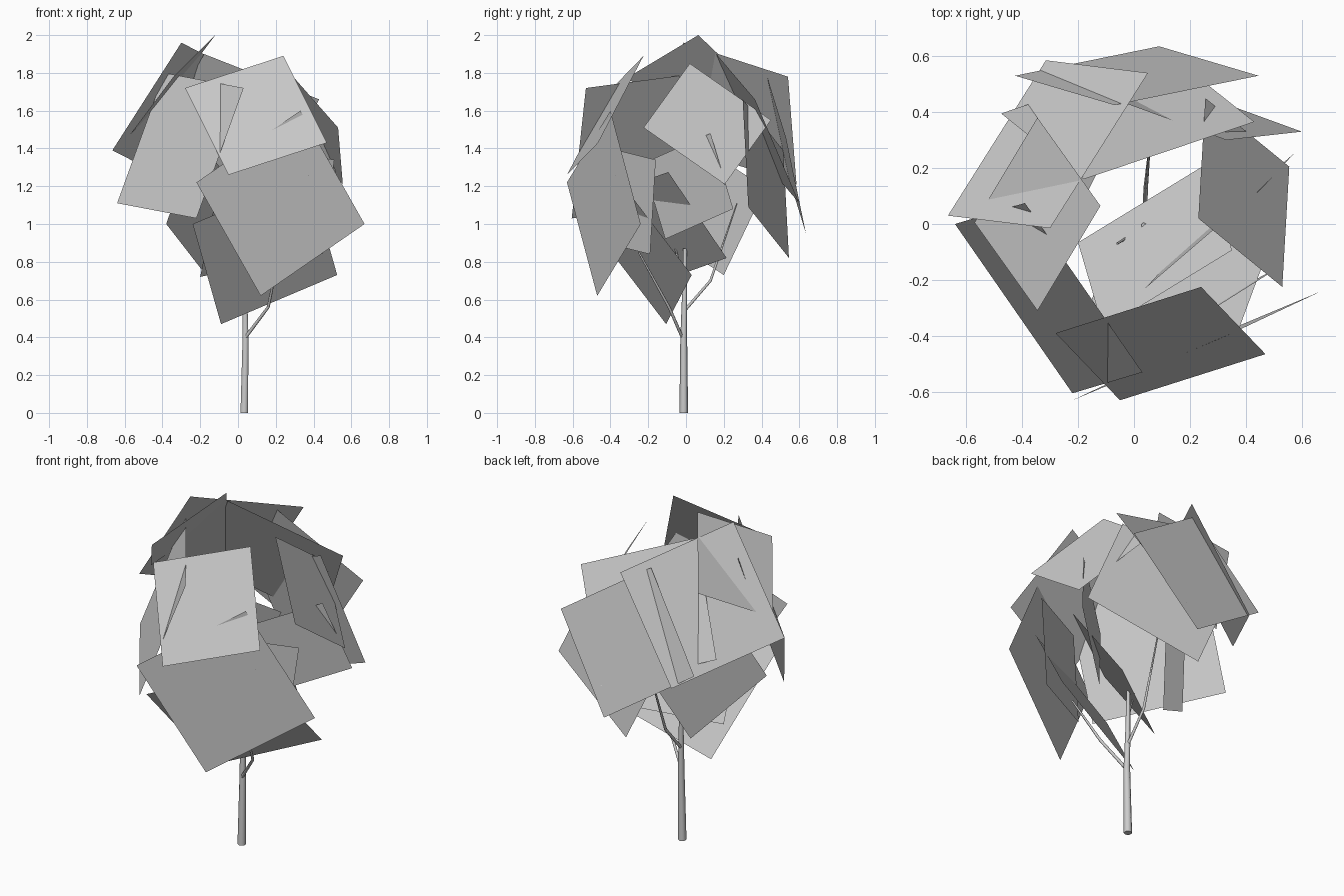
import bpy
from mathutils import Vector

if "Cube" in bpy.data.objects:
    bpy.data.objects.remove(bpy.data.objects["Cube"])


def card(name, corner, side_a, side_b):
    """Flat square leaf card from one corner and its two neighbours."""
    o, a, b = Vector(corner), Vector(side_a), Vector(side_b)
    me = bpy.data.meshes.new(name)
    me.from_pydata([o, a, a + b - o, b], [], [(0, 1, 2, 3)])
    bpy.context.collection.objects.link(bpy.data.objects.new(name, me))


def limb(name, points):
    """Six-sided tapered tube through (x, y, z, radius) points."""
    cu = bpy.data.curves.new(name, 'CURVE')
    cu.dimensions = '3D'
    cu.bevel_depth = 1.0
    cu.bevel_resolution = 1
    cu.use_fill_caps = True
    sp = cu.splines.new('POLY')
    sp.points.add(len(points) - 1)
    for p, (x, y, z, r) in zip(sp.points, points):
        p.co = (x, y, z, 1)
        p.radius = r
    tmp = bpy.data.objects.new(name + "_curve", cu)
    bpy.context.collection.objects.link(tmp)
    dg = bpy.context.evaluated_depsgraph_get()
    me = bpy.data.meshes.new_from_object(tmp.evaluated_get(dg))
    bpy.data.objects.remove(tmp)
    bpy.context.collection.objects.link(bpy.data.objects.new(name, me))


# Trunk and branches
limb("trunk", [(.033, -.012, 0, .023), (.04, -.012, .4, .018),
               (.037, -.008, .6, .014), (.035, -.005, .87, .010)])
limb("branch_front", [(.04, -.02, .4, .009), (.16, -.09, .56, .008), (.22, -.25, .85, .005)])
limb("branch_back", [(.037, 0, .55, .009), (.042, .13, .7, .008), (.055, .27, 1.11, .004)])
limb("branch_left", [(.035, -.01, .7, .007), (-.06, -.07, .92, .004)])

# Leaf cards: corner, neighbour, neighbour
front = [
    ((-.22, -.63, 1.22), (.12, -.47, .62), (.33, -.40, 1.60)),
    ((-.28, -.39, 1.72), (.24, -.225, 1.89), (-.05, -.63, 1.26)),
    ((-.64, 0, 1.11), (-.22, -.605, 1.03), (-.39, .075, 1.80)),
    ((-.09, -.105, .47), (.525, .03, .73), (-.24, -.51, 1.0)),
]
sides = [
    ((.23, .02, 1.85), (.255, .45, 1.55), (.53, -.225, 1.51)),
    ((.51, -.16, 1.34), (.035, -.46, 1.415), (.45, -.19, .84)),
    ((.57, .25, 1.08), (.15, -.11, .92), (.46, .13, 1.48)),
    ((-.17, .20, .73), (-.38, -.21, 1.0), (-.01, .42, 1.19)),
    ((-.20, -.066, .72), (.26, .215, .82), (-.11, -.375, 1.175)),
]
back = [
    ((-.30, -.015, 1.96), (.05, .54, 1.78), (-.665, .03, 1.39)),
    ((-.12, .065, 2.0), (-.345, -.31, 1.775), (-.345, .38, 1.70)),
    ((.09, .635, .95), (.445, .53, 1.456), (-.425, .53, 1.29)),
    ((.60, .33, 1.09), (.01, .545, .82), (.33, .30, 1.66)),
    ((-.18, .16, 1.90), (.43, .365, 1.66), (-.475, .395, 1.35)),
]
for group, cards in (("front", front), ("side", sides), ("back", back)):
    for i, c in enumerate(cards):
        card(f"leaf_card_{group}_{i + 1}", *c)
